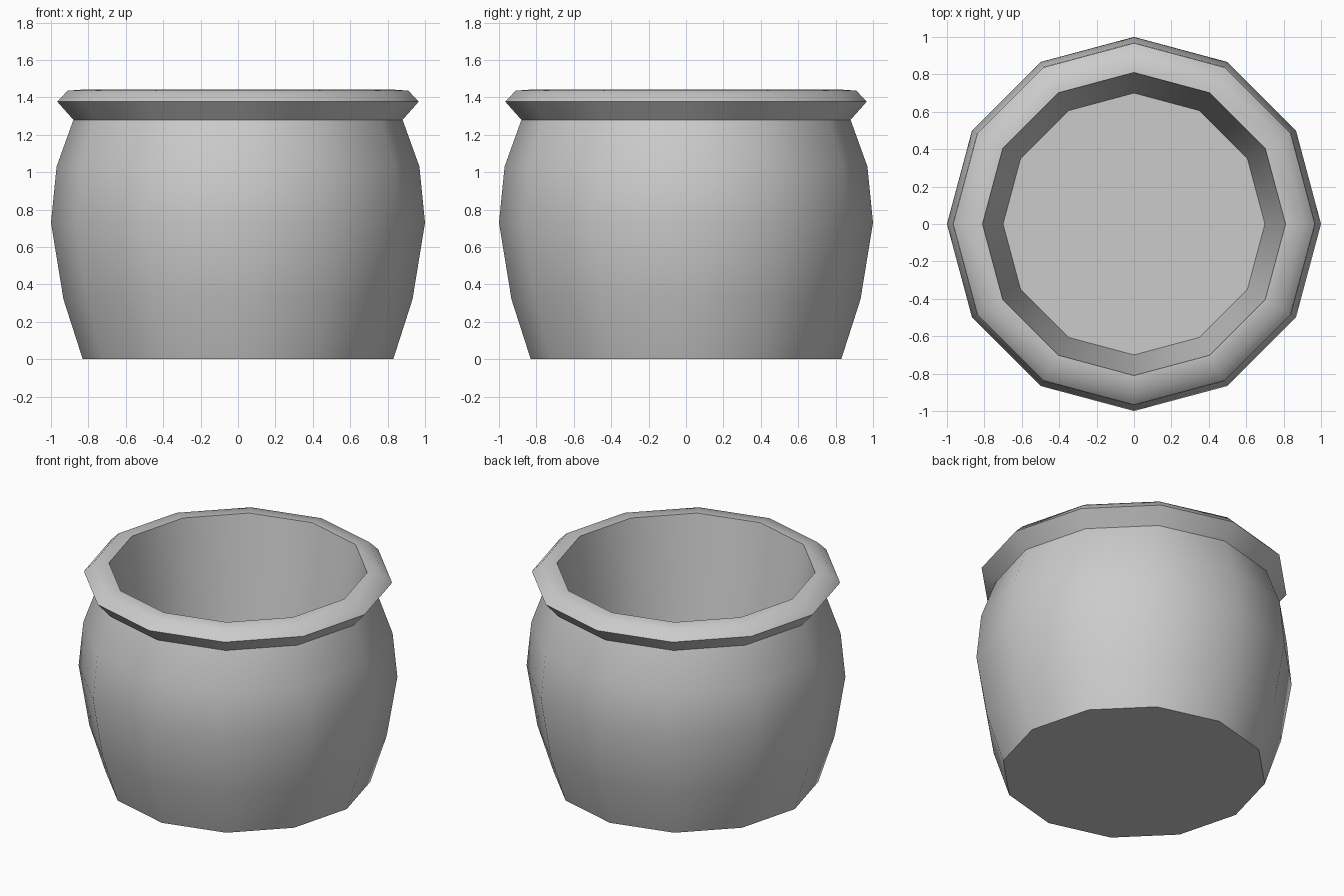
import bpy, bmesh, math

if "Cube" in bpy.data.objects:
    bpy.data.objects.remove(bpy.data.objects["Cube"])

SIDES = 12


def lathe(name, profile):
    """Spin a (radius, z) profile into a closed vessel, capping both ends."""
    bm = bmesh.new()
    rings = []
    for r, z in profile:
        rings.append([bm.verts.new((r * math.cos(2 * math.pi * i / SIDES),
                                    r * math.sin(2 * math.pi * i / SIDES), z))
                      for i in range(SIDES)])
    for a, b in zip(rings, rings[1:]):
        for i in range(SIDES):
            j = (i + 1) % SIDES
            bm.faces.new((a[i], a[j], b[j], b[i]))
    bm.faces.new(rings[0][::-1])
    bm.faces.new(rings[-1])
    mesh = bpy.data.meshes.new(name)
    bm.to_mesh(mesh)
    bm.free()
    obj = bpy.data.objects.new(name, mesh)
    bpy.context.collection.objects.link(obj)
    bpy.ops.object.select_all(action='DESELECT')
    obj.select_set(True)
    bpy.context.view_layer.objects.active = obj
    bpy.ops.object.shade_smooth_by_angle(angle=math.radians(45))
    return obj


lathe("pot", [
    # bulging outer wall
    (0.83, 0.0), (0.933, 0.32), (1.0, 0.73), (0.97, 1.03), (0.88, 1.28),
    # flared rim
    (0.967, 1.378), (0.91, 1.436), (0.81, 1.443),
    # tapering inner wall down to the raised floor
    (0.70, 0.73),
])
